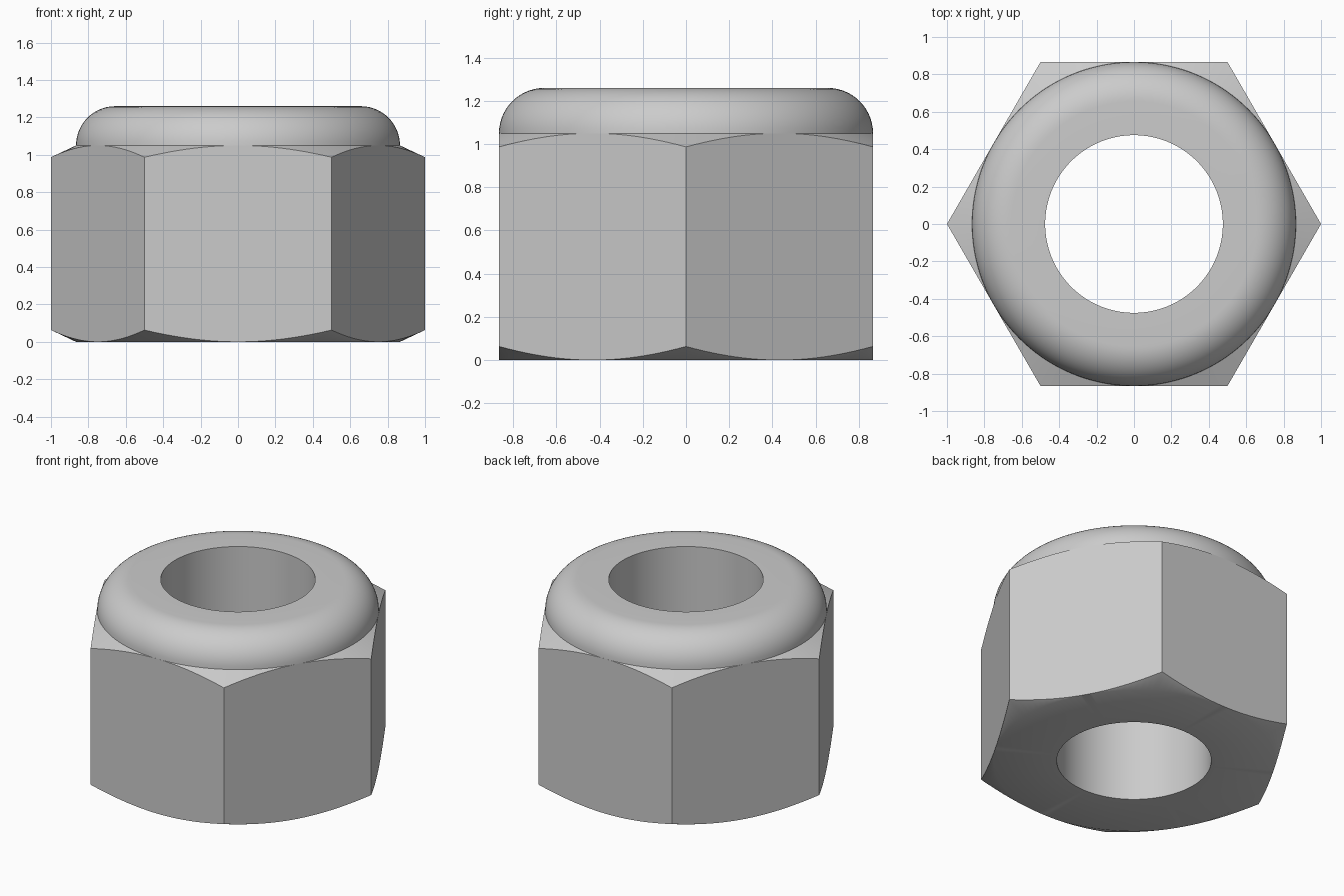
import bpy, bmesh
from math import cos, sin, pi

cube = bpy.data.objects.get("Cube")
if cube:
    bpy.data.objects.remove(cube)

SEGMENTS = 144          # multiple of 12, so corners and flat centres are sampled
FLAT = 0.866            # centre to flat
BORE = 0.475
SHOULDER, TOP = 1.05, 1.26
FILLET = TOP - SHOULDER
CHAMFER = 0.47          # chamfer rise per unit of radius

steel = bpy.data.materials.new("steel_grey")
steel.use_nodes = True
colour = (0.6, 0.6, 0.6, 1)
steel.diffuse_color = colour
steel.node_tree.nodes["Principled BSDF"].inputs["Base Color"].default_value = colour


def hex_radius(a):
    return FLAT / cos(a % (pi / 3) - pi / 6)


def circle(r, z):
    return lambda a: (r, z)


def hex_edge(z, slope):
    return lambda a: (hex_radius(a), z + slope * (hex_radius(a) - FLAT))


# Closed section: bore, underside, chamfered hexagon, rounded collar
section = [circle(BORE, 0), circle(FLAT, 0), hex_edge(0, CHAMFER),
           hex_edge(SHOULDER, -CHAMFER), circle(FLAT, SHOULDER)]
STEPS = 14
for i in range(1, STEPS + 1):
    t = i / STEPS * pi / 2
    section.append(circle(FLAT - FILLET * (1 - cos(t)), SHOULDER + FILLET * sin(t)))
section.append(circle(BORE, TOP))

bm = bmesh.new()
rings = []
for point in section:
    ring = []
    for k in range(SEGMENTS):
        a = 2 * pi * k / SEGMENTS
        r, z = point(a)
        ring.append(bm.verts.new((r * cos(a), r * sin(a), z)))
    rings.append(ring)

for lower, upper in zip(rings, rings[1:] + rings[:1]):
    for k in range(SEGMENTS):
        n = (k + 1) % SEGMENTS
        bm.faces.new((lower[k], lower[n], upper[n], upper[k]))

# The chamfers vanish at the centre of each flat
bmesh.ops.remove_doubles(bm, verts=bm.verts, dist=0.0001)
bmesh.ops.recalc_face_normals(bm, faces=bm.faces)

mesh = bpy.data.meshes.new("lock_nut")
bm.to_mesh(mesh)
bm.free()
mesh.materials.append(steel)
nut = bpy.data.objects.new("lock_nut", mesh)
bpy.context.collection.objects.link(nut)

bpy.ops.object.select_all(action='DESELECT')
nut.select_set(True)
bpy.context.view_layer.objects.active = nut
bpy.ops.object.shade_smooth_by_angle(angle=pi / 6)
